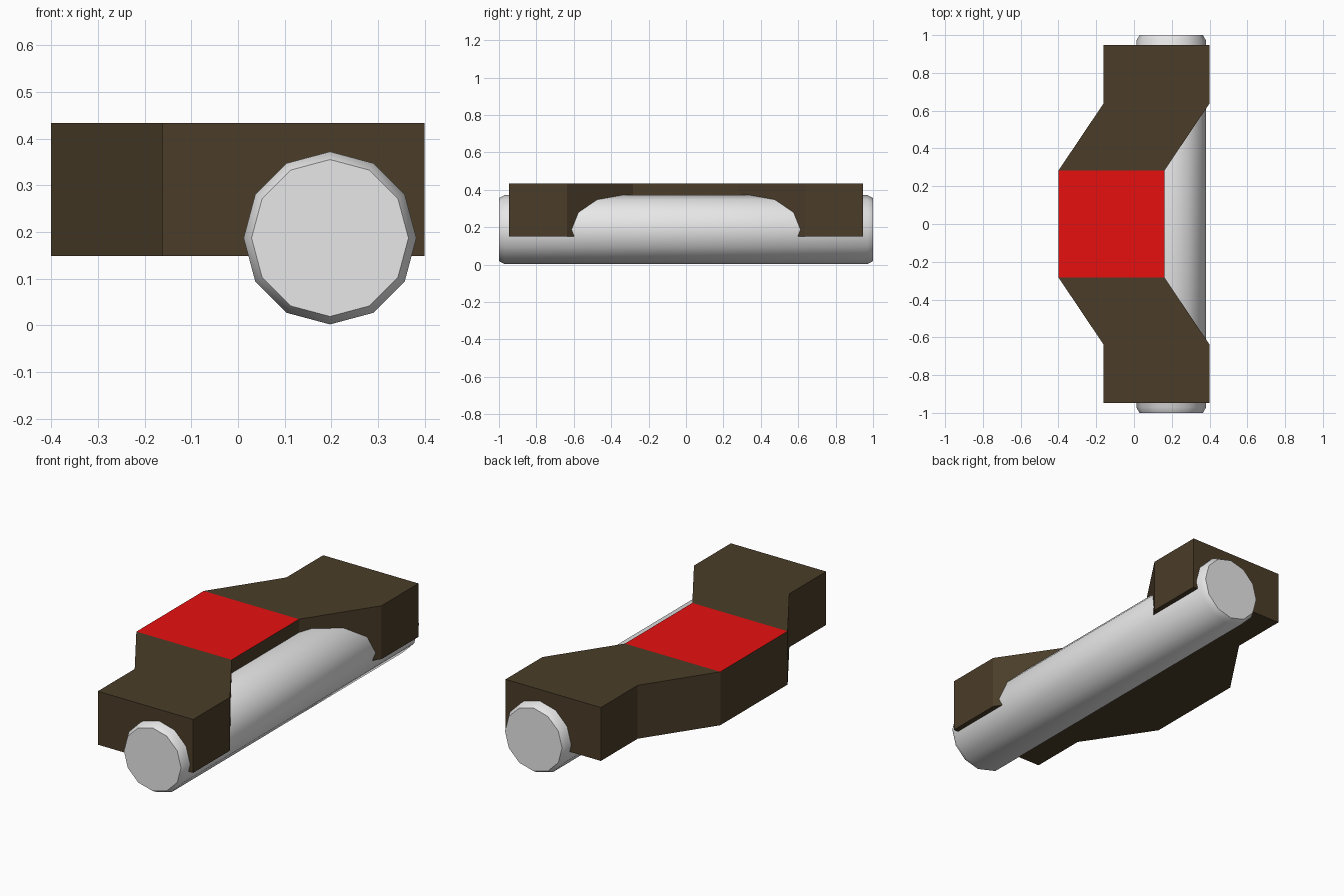
import bpy, bmesh, math

if "Cube" in bpy.data.objects:
    bpy.data.objects.remove(bpy.data.objects["Cube"])


def material(name, rgb):
    m = bpy.data.materials.new(name)
    m.diffuse_color = (*rgb, 1)
    m.use_nodes = True
    m.node_tree.nodes["Principled BSDF"].inputs["Base Color"].default_value = m.diffuse_color
    return m


brown = material("dark_brown", (0.07, 0.047, 0.022))
red = material("red", (0.8, 0.005, 0.005))
grey = material("light_grey", (0.8, 0.8, 0.8))


def loft(name, rings, mats):
    """Skin equal-length closed rings with quads and cap both ends."""
    bm = bmesh.new()
    loops = [[bm.verts.new(p) for p in r] for r in rings]
    n = len(loops[0])
    for a, b in zip(loops, loops[1:]):
        for i in range(n):
            j = (i + 1) % n
            bm.faces.new((a[i], a[j], b[j], b[i]))
    bm.faces.new(loops[0])
    bm.faces.new(loops[-1])
    bmesh.ops.recalc_face_normals(bm, faces=bm.faces[:])
    me = bpy.data.meshes.new(name)
    bm.to_mesh(me)
    bm.free()
    ob = bpy.data.objects.new(name, me)
    bpy.context.collection.objects.link(ob)
    for m in mats:
        me.materials.append(m)
    return ob


# cranked bar: box section swept along y, stepping sideways in the middle
half = [(0.947, -0.162), (0.637, -0.162), (0.283, -0.4)]
stations = [(-y, x) for y, x in half] + [(y, x) for y, x in reversed(half)]
W, Z0, Z1 = 0.561, 0.149, 0.433
bar = loft("cranked_bar",
           [[(x, y, Z0), (x + W, y, Z0), (x + W, y, Z1), (x, y, Z1)] for y, x in stations],
           [brown, red])
# red top on the middle section
for p in bar.data.polygons:
    if p.normal.z > 0.9 and abs(p.center.y) < 0.1:
        p.material_index = 1

# twelve-sided rod with chamfered ends
R, CX, CZ = 0.185, 0.197, 0.187
rod = loft("rod",
           [[(CX + r * math.sin(i * math.tau / 12), y, CZ + r * math.cos(i * math.tau / 12))
             for i in range(12)]
            for y, r in ((-1, 0.168), (-0.97, R), (0.97, R), (1, 0.168))],
           [grey])
bpy.context.view_layer.objects.active = rod
rod.select_set(True)
bpy.ops.object.shade_smooth_by_angle(angle=math.radians(40))
